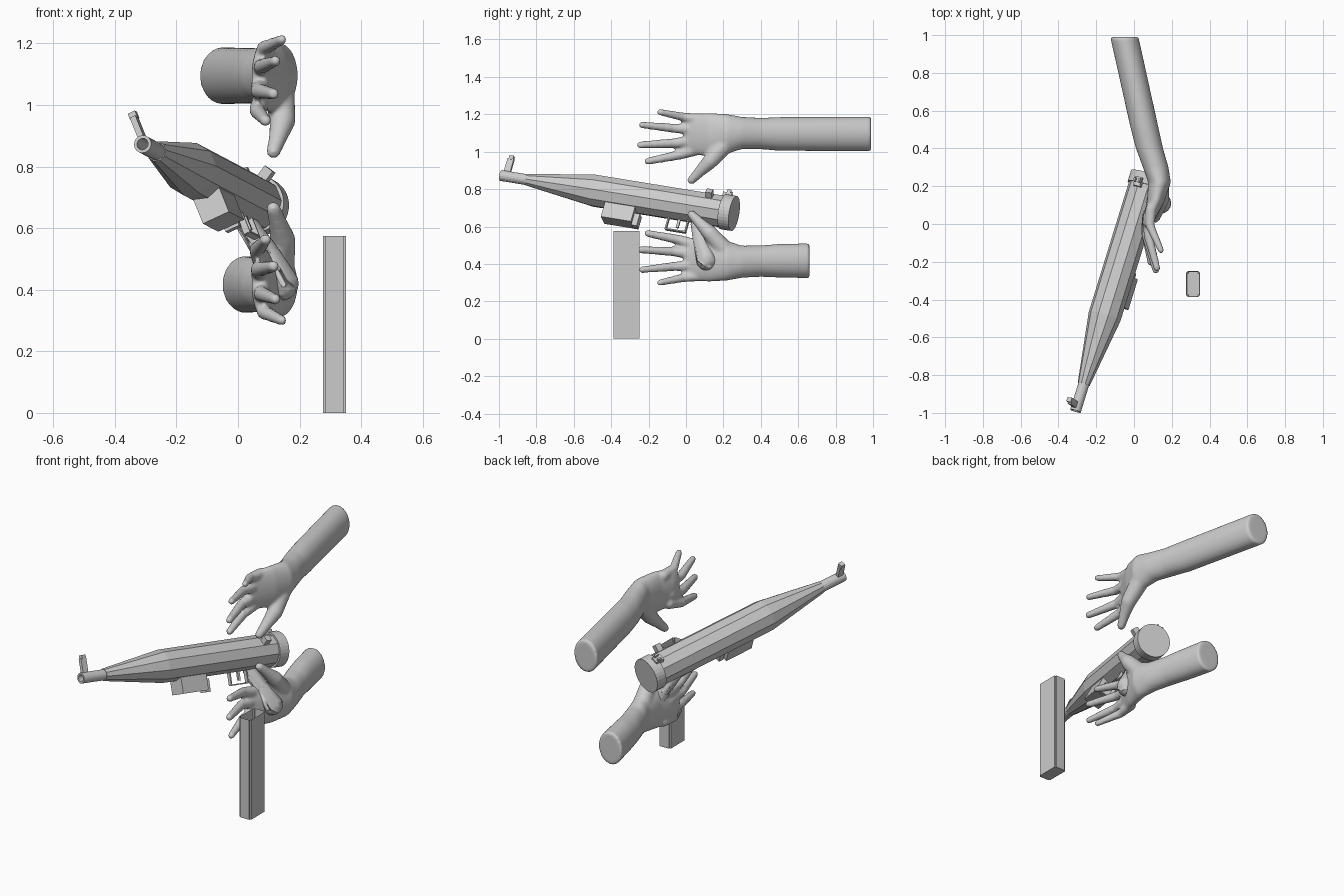
import bpy, bmesh, math
from mathutils import Vector, Matrix

cube = bpy.data.objects.get("Cube")
if cube:
    bpy.data.objects.remove(cube, do_unlink=True)

grey = bpy.data.materials.new("plain grey")
grey.use_nodes = True
grey.diffuse_color = (0.6, 0.6, 0.6, 1)
grey.node_tree.nodes["Principled BSDF"].inputs["Base Color"].default_value = (0.6, 0.6, 0.6, 1)

# Gun frame: x to its side, y from muzzle to rear, z to its top
MUZZLE = Vector((-0.31, -0.99, 0.873))
along = (Vector((0.075, 0.257, 0.67)) - MUZZLE).normalized()
top = Vector((-0.36, 0.26, 0.9))
top = (top - along * top.dot(along)).normalized()
side = along.cross(top)
GUN = Matrix.Translation(MUZZLE) @ Matrix((side, along, top)).transposed().to_4x4()


def finish(name, bm, matrix=None, smooth=False):
    bmesh.ops.recalc_face_normals(bm, faces=bm.faces)
    mesh = bpy.data.meshes.new(name)
    bm.to_mesh(mesh)
    bm.free()
    mesh.materials.append(grey)
    obj = bpy.data.objects.new(name, mesh)
    bpy.context.collection.objects.link(obj)
    if matrix:
        obj.matrix_world = matrix
    if smooth:
        mesh.polygons.foreach_set("use_smooth", [True] * len(mesh.polygons))
    return obj


def loft(bm, rings, closed=False):
    """Skin rings of points; cap the ends, or join last ring to first."""
    loops = [[bm.verts.new(p) for p in ring] for ring in rings]
    n = len(loops[0])
    pairs = list(zip(loops, loops[1:]))
    if closed:
        pairs.append((loops[-1], loops[0]))
    else:
        bm.faces.new(loops[0])
        bm.faces.new(loops[-1][::-1])
    for a, b in pairs:
        for i in range(n):
            j = (i + 1) % n
            bm.faces.new((a[i], a[j], b[j], b[i]))


def ellipse(cx, y, cz, rx, rz, n):
    return [(cx + rx * math.cos((i + 0.5) * math.tau / n), y,
             cz + rz * math.sin((i + 0.5) * math.tau / n)) for i in range(n)]


def lathe(name, profile, n, closed=False):
    bm = bmesh.new()
    loft(bm, [ellipse(0, s, 0, r, r, n) for s, r in profile], closed)
    return finish(name, bm, GUN)


def box(name, centre, size, tilt=0, matrix=GUN):
    bm = bmesh.new()
    bmesh.ops.create_cube(bm, size=1)
    bmesh.ops.scale(bm, vec=size, verts=bm.verts)
    bmesh.ops.rotate(bm, matrix=Matrix.Rotation(tilt, 3, "Y"), verts=bm.verts)
    bmesh.ops.translate(bm, vec=centre, verts=bm.verts)
    return finish(name, bm, matrix)


def limb(bm, *balls):
    """Add the hull of each neighbouring pair of balls (x, y, z, radius)."""
    for pair in zip(balls, balls[1:]):
        part = bmesh.new()
        for x, y, z, r in pair:
            bmesh.ops.create_uvsphere(part, u_segments=16, v_segments=10, radius=r,
                                      matrix=Matrix.Translation((x, y, z)))
        hull = bmesh.ops.convex_hull(part, input=part.verts)
        inner = [v for v in hull["geom_interior"] if isinstance(v, bmesh.types.BMVert)]
        bmesh.ops.delete(part, geom=inner, context="VERTS")
        mesh = bpy.data.meshes.new("part")
        part.to_mesh(mesh)
        part.free()
        bm.from_mesh(mesh)
        bpy.data.meshes.remove(mesh)


# Barrel tube, faceted body and round rear cap
lathe("barrel", [(0, 0.029), (0.17, 0.029), (0.17, 0.019), (0, 0.019)], 20, True)
lathe("body", [(0.15, 0.033), (0.53, 0.088), (1.27, 0.088)], 10)
lathe("rear_cap", [(1.26, 0.095), (1.321, 0.095)], 32)

# Sights and cocking knob
box("front_sight_post", (0, 0.03, 0.062), (0.02, 0.035, 0.08))
box("front_sight_head", (0, 0.032, 0.108), (0.026, 0.024, 0.022))
box("rear_sight_base", (0, 1.26, 0.094), (0.04, 0.05, 0.025))
for x in (-0.014, 0.014):
    box("rear_sight_ear", (x, 1.265, 0.112), (0.01, 0.022, 0.024))
box("cocking_knob", (0.082, 1.185, 0.052), (0.05, 0.034, 0.034), math.radians(-30))

# Magazine housing, its catch and the trigger group
box("magazine_housing", (0, 0.705, -0.11), (0.095, 0.17, 0.1))
box("magazine_catch", (0, 0.805, -0.135), (0.05, 0.03, 0.07))
box("trigger", (0, 1.035, -0.11), (0.012, 0.014, 0.05))
box("guard_bottom", (0, 1.03, -0.153), (0.022, 0.11, 0.007))
for s in (0.975, 1.085):
    box("guard_end", (0, s, -0.115), (0.022, 0.007, 0.08))

# Egg-ended pistol grip
bm = bmesh.new()
limb(bm, (0.03, 0.06, 0.61, 0.035), (0.09, 0.08, 0.52, 0.042), (0.142, 0.11, 0.42, 0.055))
finish("pistol_grip", bm, smooth=True)

# Loose magazine, open at the top
bm = bmesh.new()
bmesh.ops.create_cube(bm, size=1)
bmesh.ops.scale(bm, vec=(0.074, 0.138, 0.575), verts=bm.verts)
bmesh.ops.translate(bm, vec=(0.313, -0.318, 0.2875), verts=bm.verts)
uprights = [e for e in bm.edges if abs(e.verts[0].co.z - e.verts[1].co.z) > 0.1]
bmesh.ops.bevel(bm, geom=uprights, offset=0.008, segments=2, affect="EDGES")
lid = max(bm.faces, key=lambda f: f.calc_center_median().z)
bmesh.ops.inset_region(bm, faces=[lid], thickness=0.009)
bmesh.ops.translate(bm, vec=(0, 0, -0.54), verts=lid.verts)
finish("loose_magazine", bm)


# Hands: forearm and palm sections, fingers and thumb fused by remeshing
def arm_x(y):
    return 0.08 - 0.222 * (y - 0.4)


def hand(name, arm_end, flip=None):
    bm = bmesh.new()
    sections = [(arm_x(arm_end), arm_end, 1.095, 0.075, 0.093),
                (arm_x(0.5), 0.5, 1.095, 0.074, 0.09),
                (0.082, 0.4, 1.097, 0.072, 0.084), (0.115, 0.3, 1.1, 0.068, 0.086),
                (0.135, 0.22, 1.095, 0.06, 0.106), (0.115, 0.12, 1.09, 0.046, 0.118),
                (0.08, 0.03, 1.095, 0.035, 0.108), (0.068, -0.01, 1.09, 0.024, 0.09)]
    loft(bm, [ellipse(*s, 32) for s in sections])
    limb(bm, (0.09, 0.08, 1.175, 0.03), (0.085, -0.01, 1.185, 0.024), (0.143, -0.14, 1.212, 0.017))
    limb(bm, (0.08, 0.04, 1.12, 0.032), (0.075, -0.06, 1.125, 0.025), (0.122, -0.235, 1.143, 0.018))
    limb(bm, (0.075, 0.04, 1.06, 0.032), (0.066, -0.06, 1.046, 0.026), (0.116, -0.245, 1.036, 0.019))
    limb(bm, (0.075, 0.05, 1.01, 0.032), (0.062, -0.04, 0.982, 0.026), (0.09, -0.205, 0.949, 0.019))
    limb(bm, (0.135, 0.2, 1.03, 0.05), (0.145, 0.13, 0.95, 0.042),
         (0.13, 0.075, 0.895, 0.03), (0.115, 0.03, 0.848, 0.023))
    if flip:
        for v in bm.verts:
            v.co.z = flip - v.co.z
    obj = finish(name, bm)
    remesh = obj.modifiers.new("fuse", "REMESH")
    remesh.mode = "VOXEL"
    remesh.voxel_size = 0.008
    remesh.use_smooth_shade = True
    soften = obj.modifiers.new("soften", "SMOOTH")
    soften.factor = 0.5
    soften.iterations = 8


hand("upper_hand", 0.99)
hand("lower_hand", 0.66, 1.512)
